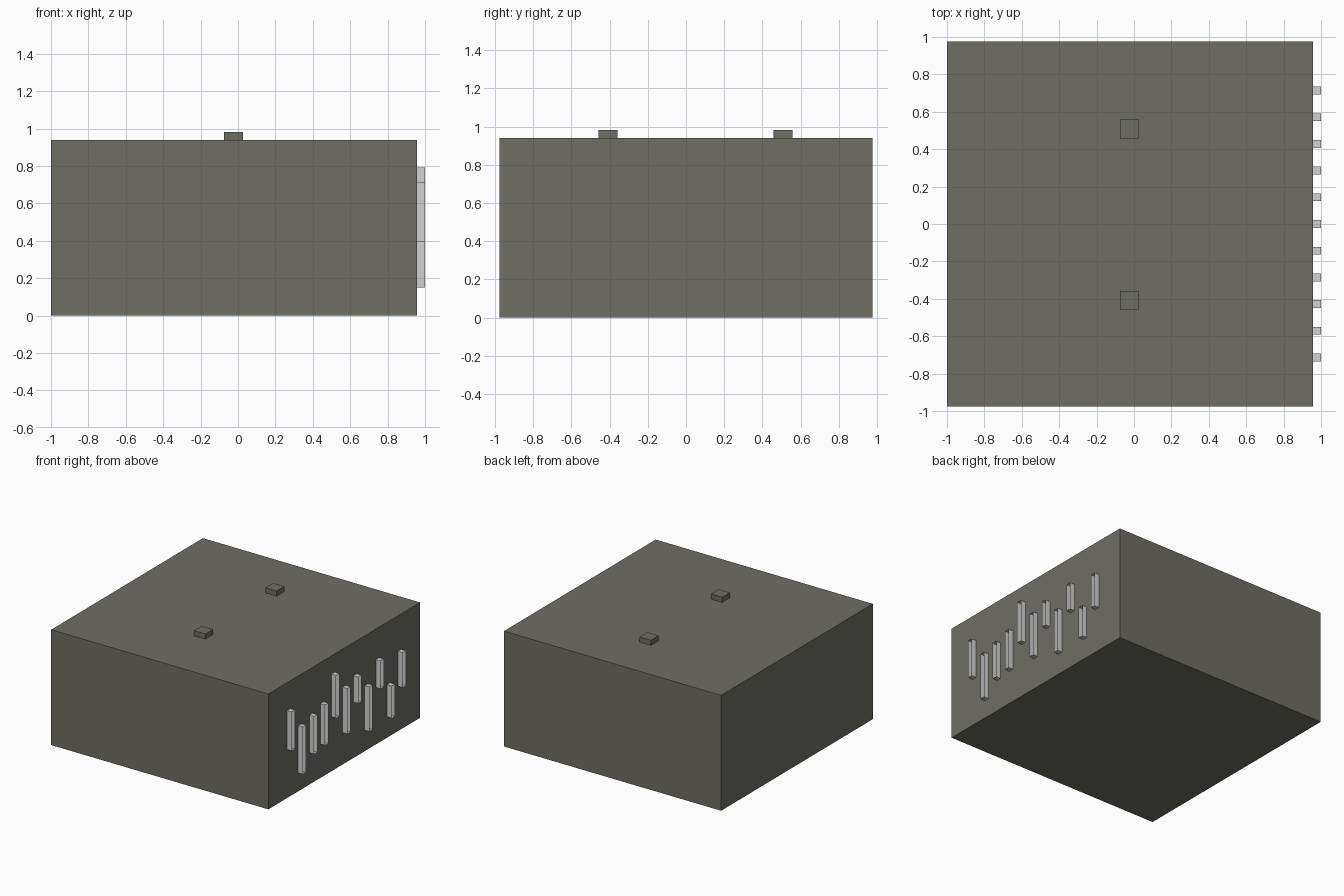
import bpy
import bmesh

if "Cube" in bpy.data.objects:
    bpy.data.objects.remove(bpy.data.objects["Cube"])


def make_material(name, colour):
    mat = bpy.data.materials.new(name)
    mat.diffuse_color = (*colour, 1.0)
    mat.use_nodes = True
    mat.node_tree.nodes["Principled BSDF"].inputs["Base Color"].default_value = mat.diffuse_color
    return mat


DARK = make_material("warm dark grey", (0.157, 0.153, 0.131))
LIGHT = make_material("light grey", (0.64, 0.64, 0.64))


def box(name, lo, hi, mat, open_right=False):
    """Box between two corners; open_right leaves out the +x face."""
    bm = bmesh.new()
    bmesh.ops.create_cube(bm, size=1.0)
    for v in bm.verts:
        v.co = [lo[i] if v.co[i] < 0 else hi[i] for i in range(3)]
    bm.normal_update()
    if open_right:
        ends = [f for f in bm.faces if abs(f.normal.x) > 0.9]
        bmesh.ops.delete(bm, geom=ends, context='FACES_ONLY')
    mesh = bpy.data.meshes.new(name)
    bm.to_mesh(mesh)
    bm.free()
    mesh.materials.append(mat)
    obj = bpy.data.objects.new(name, mesh)
    bpy.context.collection.objects.link(obj)
    return obj


# Main block
WALL = 0.957
TOP = 0.94
box("main_block", (-1.0, -0.976, 0.0), (WALL, 0.976, TOP), DARK)

# Two small roof blocks
for name, y in (("front_roof_block", -0.408), ("back_roof_block", 0.508)):
    box(name, (-0.075, y - 0.05, TOP), (0.027, y + 0.05, 0.982), DARK)

# Open-faced slot frames along the right wall: bottom and top heights
slots = [(0.395, 0.713), (0.15, 0.535), (0.26, 0.566), (0.276, 0.606),
         (0.444, 0.792), (0.26, 0.63), (0.454, 0.67), (0.171, 0.535),
         (0.465, 0.692), (0.171, 0.433), (0.366, 0.65)]
for i, (bottom, top) in enumerate(slots):
    y = (i - 5) * 0.1427
    box(f"slot_frame_{i + 1}", (WALL, y - 0.021, bottom),
        (1.0, y + 0.021, top), LIGHT, open_right=True)
